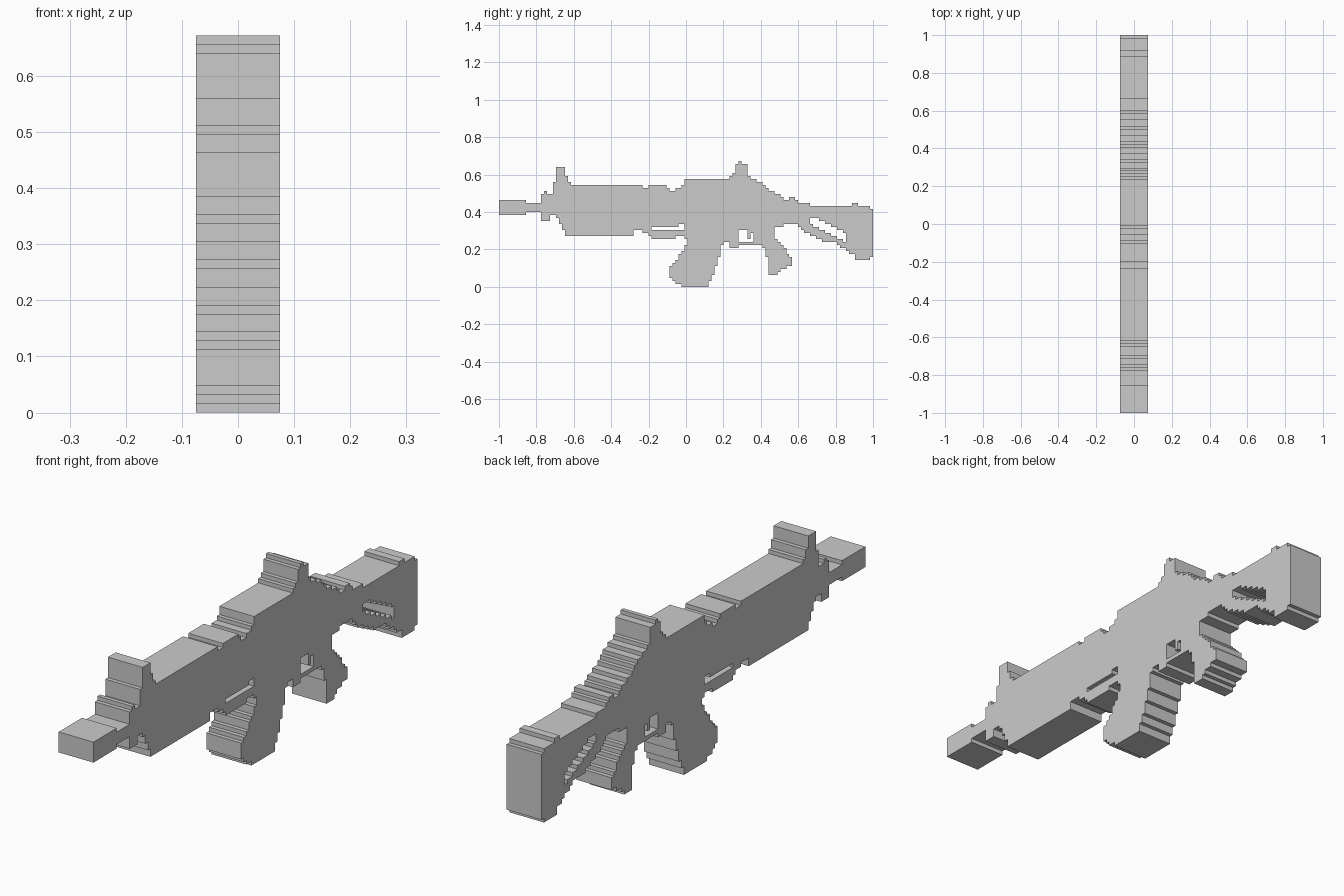
import bpy, bmesh

if "Cube" in bpy.data.objects:
    bpy.data.objects.remove(bpy.data.objects["Cube"])

# Blocky side silhouette on a 125 x 42 cell grid, extruded along x
U, HALF = 2 / 125, 0.075


def level(steps, i):
    """Height of a stepped line (start column, height) at column i."""
    return [h for s, h in steps if s <= i][-1]


def band(a, b, top, bottom):
    """Cells of columns a..b between two stepped lines."""
    return {(i, j) for i in range(a, b)
            for j in range(level(bottom, i), level(top, i))}


def box(a, b, lo, hi):
    return band(a, b, [(a, hi)], [(a, lo)])


def poly(pts):
    """Cells whose centre lies inside a polygon, giving stepped slopes."""
    out = set()
    for i in range(125):
        for j in range(42):
            x, y, inside = i + .5, j + .5, False
            for (x1, y1), (x2, y2) in zip(pts, pts[1:] + pts[:1]):
                if (y1 > y) != (y2 > y) and x < x1 + (y - y1) * (x2 - x1) / (y2 - y1):
                    inside = not inside
            if inside:
                out.add((i, j))
    return out


parts = {}

# Barrel tip and neck
parts["muzzle"] = box(0, 9, 24, 29) | box(9, 14, 25, 28)

# Front sight block
parts["front_sight"] = band(
    14, 24,
    [(14, 31), (15, 32), (16, 31), (18, 35), (19, 40), (22, 37), (23, 35)],
    [(14, 22), (17, 24), (19, 23), (20, 21), (21, 19), (22, 17)])

# Handguard with slot above its lower rail
parts["handguard"] = band(
    24, 62,
    [(24, 34), (48, 33), (50, 34), (56, 33), (57, 32), (59, 33), (61, 34)],
    [(24, 17), (45, 19), (48, 18), (50, 17), (51, 16), (59, 17)],
) - box(51, 62, 19, 20) - box(60, 62, 19, 21)

# Receiver with trigger opening
trigger = box(83, 84, 16, 19) | box(84, 85, 18, 19)
opening = box(80, 85, 15, 19) - trigger
parts["trigger"] = trigger
parts["receiver"] = band(
    62, 95,
    [(62, 36), (84, 36), (86, 35), (88, 34), (89, 33), (90, 32), (92, 31), (94, 30)],
    [(62, 16), (75, 15), (77, 13), (80, 14), (87, 16), (92, 20)]) - opening

# Rear sight
parts["rear_sight"] = band(
    77, 84, [(77, 37), (78, 38), (79, 41), (80, 42), (81, 41), (83, 37)], [(77, 36)])

# Curved magazine
parts["magazine"] = poly([(63, 17), (62.5, 14), (60, 10), (57.4, 7), (57.4, 3), (59.5, 1),
                          (61.6, 0), (69.5, 0), (71, 3), (73, 8), (74, 12), (75, 16)])

# Pistol grip
parts["grip"] = poly([(87, 21), (87, 14), (88.3, 13), (90, 9), (90, 4), (93, 4), (95, 6),
                      (98, 7.4), (98, 9), (95, 14), (92, 17), (92, 21)])

# Shoulder stock with slanted opening
stock_top = band(95, 125, [(95, 29), (97, 30), (99, 29), (100, 28), (104, 27),
                           (118, 28), (120, 27), (124, 26)], [(95, 21)])
stock_low = poly([(95, 21), (99, 21), (104, 17.3), (109, 15.3), (113, 14.6), (116, 12.2),
                  (119, 10.2), (119, 9), (124, 9), (125, 10), (125, 21)])
slot = poly([(104, 23.7), (107, 22.5), (116, 18), (116, 15), (110, 18), (104, 21.2)])
parts["stock"] = (stock_top | stock_low) - slot

solid = set().union(*parts.values())


def build(name, cells):
    """Make one part, leaving out walls hidden between neighbouring cells."""
    bm, cache = bmesh.new(), {}

    def v(s, p):
        key = (s, p)
        if key not in cache:
            cache[key] = bm.verts.new((s * HALF, p[0] * U - 1, p[1] * U))
        return cache[key]

    for i, j in cells:
        ring = [(i, j), (i + 1, j), (i + 1, j + 1), (i, j + 1)]
        bm.faces.new([v(1, p) for p in ring])
        bm.faces.new([v(-1, p) for p in reversed(ring)])
        for k, (di, dj) in enumerate([(0, -1), (1, 0), (0, 1), (-1, 0)]):
            if (i + di, j + dj) not in solid:
                a, b = ring[k], ring[(k + 1) % 4]
                bm.faces.new([v(1, b), v(1, a), v(-1, a), v(-1, b)])
    bmesh.ops.dissolve_limit(bm, angle_limit=0.02, verts=bm.verts, edges=bm.edges)
    mesh = bpy.data.meshes.new(name)
    bm.to_mesh(mesh)
    bm.free()
    bpy.context.collection.objects.link(bpy.data.objects.new(name, mesh))


taken = set()
for name, cells in parts.items():
    build(name, cells - taken)
    taken |= cells
